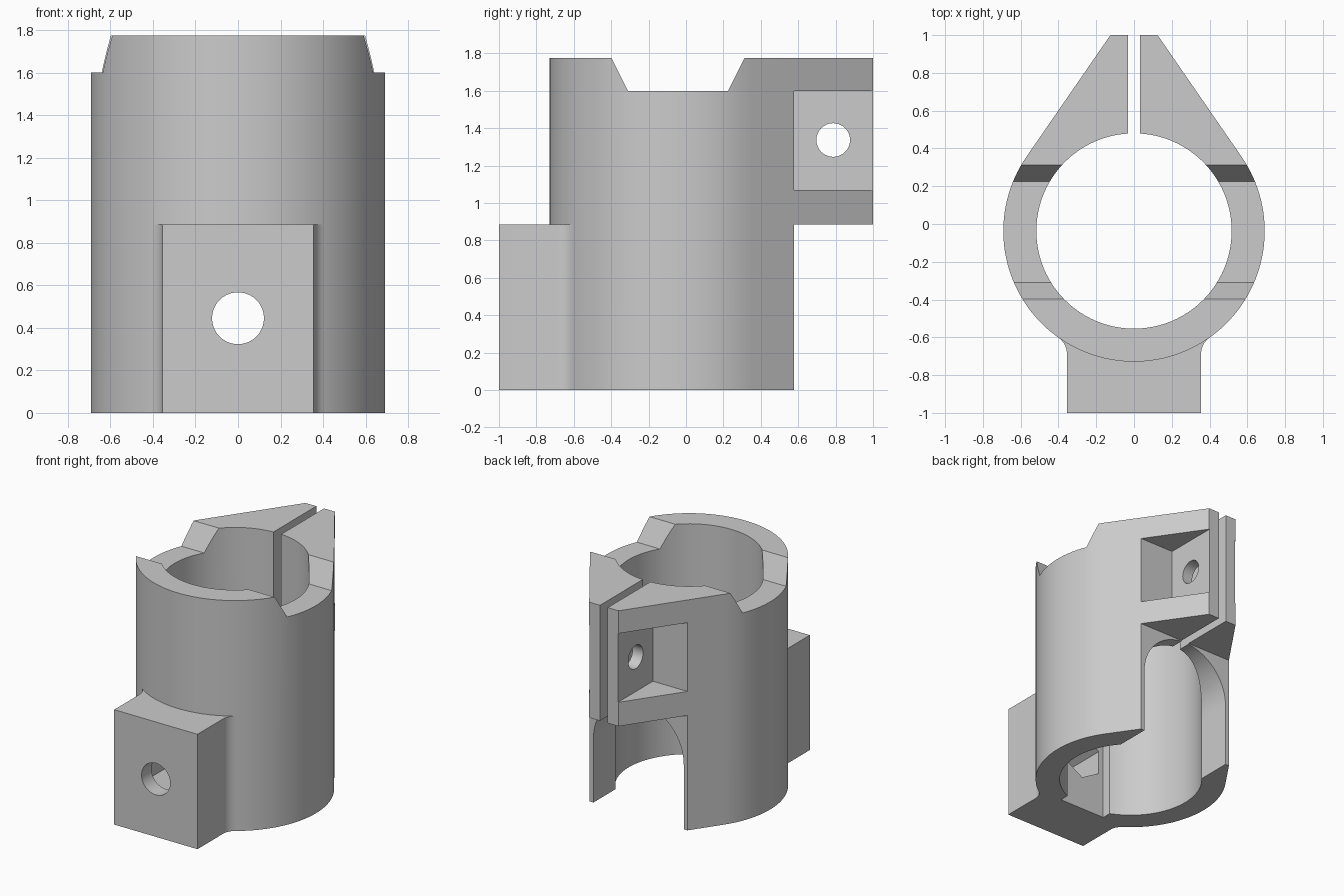
import bpy
import bmesh
from math import sin, cos, pi, radians, sqrt, atan2, acos
from mathutils import Matrix, Vector

if "Cube" in bpy.data.objects:
    bpy.data.objects.remove(bpy.data.objects["Cube"], do_unlink=True)

# Main dimensions
H, STEP = 1.775, 0.885          # full height, height of block and rear step
CY, R_OUT, R_IN = -0.037, 0.692, 0.517
LUG_X, BACK = 0.125, 1.0
BLOCK_X, FILLET = 0.355, 0.106

grey = bpy.data.materials.new("plain_grey")
grey.use_nodes = True
grey.diffuse_color = (0.6, 0.6, 0.6, 1)
grey.node_tree.nodes["Principled BSDF"].inputs["Base Color"].default_value = (0.6, 0.6, 0.6, 1)

# Maps from (profile u, profile v, extrusion) to (x, y, z)
ALONG = {
    "z": Matrix(((1, 0, 0), (0, 1, 0), (0, 0, 1))),
    "y": Matrix(((1, 0, 0), (0, 0, 1), (0, 1, 0))),
    "x": Matrix(((0, 0, 1), (1, 0, 0), (0, 1, 0))),
}


def prism(name, pts, lo, hi, axis="z"):
    """Extrude a closed 2D profile along an axis."""
    bm = bmesh.new()
    m = ALONG[axis]
    face = bm.faces.new([bm.verts.new(m @ Vector((u, v, lo))) for u, v in pts])
    new = bmesh.ops.extrude_face_region(bm, geom=[face])["geom"]
    verts = [g for g in new if isinstance(g, bmesh.types.BMVert)]
    bmesh.ops.translate(bm, vec=m @ Vector((0, 0, hi - lo)), verts=verts)
    bmesh.ops.recalc_face_normals(bm, faces=bm.faces)
    mesh = bpy.data.meshes.new(name)
    bm.to_mesh(mesh)
    bm.free()
    mesh.materials.append(grey)
    ob = bpy.data.objects.new(name, mesh)
    bpy.context.collection.objects.link(ob)
    return ob


def arc(cx, cy, r, a0, a1, n):
    return [(cx + r * cos(a0 + (a1 - a0) * i / n), cy + r * sin(a0 + (a1 - a0) * i / n))
            for i in range(n + 1)]


def circle(cx, cy, r, n, start=0.0):
    return arc(cx, cy, r, start, start + 2 * pi, n)[:-1]


def rect(u0, u1, v0, v1):
    return [(u0, v0), (u1, v0), (u1, v1), (u0, v1)]


def combine(target, tool, operation="DIFFERENCE"):
    tool.hide_render = True
    mod = target.modifiers.new(tool.name, "BOOLEAN")
    mod.operation = operation
    mod.solver = "EXACT"
    mod.object = tool
    bpy.ops.object.select_all(action="DESELECT")
    bpy.context.view_layer.objects.active = target
    target.select_set(True)
    bpy.ops.object.modifier_apply(modifier=mod.name)
    bpy.data.objects.remove(tool, do_unlink=True)


# Teardrop sleeve: round front with tangent flanks running to the clamp lugs
dy = BACK - CY
tangent = atan2(dy, LUG_X) - acos(R_OUT / sqrt(LUG_X ** 2 + dy ** 2))
outline = arc(0, CY, R_OUT, -pi - tangent, tangent, 96)
outline += [(LUG_X, BACK), (-LUG_X, BACK)]
body = prism("split_clamp_body", outline, 0, H)

# Front mounting block with filleted roots
fx = BLOCK_X + FILLET
fy = CY - sqrt((R_OUT + FILLET) ** 2 - fx ** 2)
root = arc(fx, fy, FILLET, pi, atan2(CY - fy, -fx), 10)
right = [(BLOCK_X, -1)] + root + [(root[-1][0] - 0.03, root[-1][1] + 0.04)]
left = [(-x, y) for x, y in reversed(right)]
combine(body, prism("mounting_block", right + left, 0, STEP), "UNION")

# Bore, clamp slit and rear step
combine(body, prism("bore", circle(0, CY, R_IN, 96), -0.1, H + 0.1))
combine(body, prism("slit", rect(-0.033, 0.033, 0.2, 1.1), -0.1, H + 0.1))
combine(body, prism("rear_step", rect(-1, 1, 0.577, 1.2), -0.1, STEP))

# Arched opening at the back
arch = [(0.385, -0.1)] + arc(0, 0.495, 0.385, 0, pi, 40) + [(-0.385, -0.1)]
combine(body, prism("arch", arch, 0.05, 1.1, "y"))

# Saddle notch across the top
notch = [(-0.31, 1.6), (0.225, 1.6), (0.36, 1.87), (-0.446, 1.87)]
combine(body, prism("saddle", notch, -1, 1, "x"))

# Lug pockets and the clamp bolt hole
for side in (-1, 1):
    lo, hi = sorted((side * 0.122, side * 0.9))
    combine(body, prism("lug_pocket", rect(0.577, 1.1, 1.07, 1.6), lo, hi, "x"))
combine(body, prism("clamp_hole", circle(0.787, 1.337, 0.09, 32), -0.5, 0.5, "x"))

# Mounting hole, with a flat and a hexagonal nut recess inside the bore
combine(body, prism("inner_flat", rect(-0.2, 0.2, -0.587, -0.2), -0.1, STEP - 0.1))
combine(body, prism("nut_recess", circle(0, 0.445, 0.182, 6, pi / 6), -0.88, -0.3, "y"))
combine(body, prism("mounting_hole", circle(0, 0.445, 0.122, 40), -1.1, -0.3, "y"))

# Smooth curved walls, crisp edges
bpy.ops.object.select_all(action="DESELECT")
bpy.context.view_layer.objects.active = body
body.select_set(True)
bpy.ops.object.shade_smooth_by_angle(angle=radians(25))
